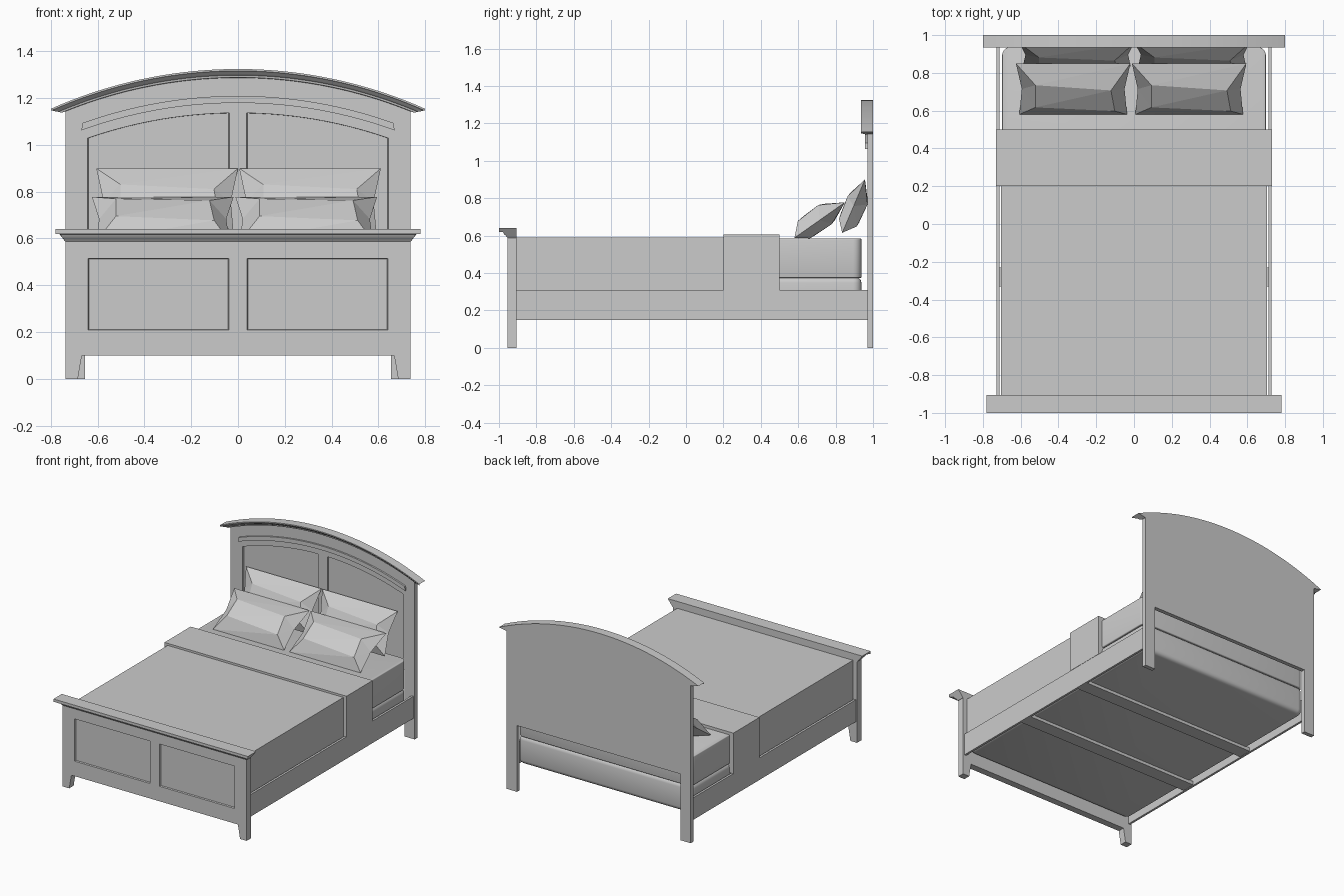
import bpy, bmesh, math
from mathutils import Vector

if "Cube" in bpy.data.objects:
    bpy.data.objects.remove(bpy.data.objects["Cube"], do_unlink=True)

grey = bpy.data.materials.new("plain grey")
grey.use_nodes = True
grey.diffuse_color = (0.6, 0.6, 0.6, 1)
grey.node_tree.nodes["Principled BSDF"].inputs["Base Color"].default_value = (0.6, 0.6, 0.6, 1)

RADIUS = 1.967


def arc(x, top):
    """Height of the headboard arch at x, given its height in the middle."""
    return top - RADIUS + math.sqrt(RADIUS ** 2 - x ** 2)


def span(a, b, n):
    return [a + (b - a) * i / n for i in range(n + 1)]


def finish(name, bm, smooth=False):
    bmesh.ops.recalc_face_normals(bm, faces=bm.faces)
    mesh = bpy.data.meshes.new(name)
    bm.to_mesh(mesh)
    bm.free()
    ob = bpy.data.objects.new(name, mesh)
    bpy.context.collection.objects.link(ob)
    mesh.materials.append(grey)
    if smooth:
        activate(ob)
        bpy.ops.object.shade_smooth_by_angle(angle=math.radians(35))
    return ob


def activate(ob):
    bpy.ops.object.select_all(action="DESELECT")
    ob.select_set(True)
    bpy.context.view_layer.objects.active = ob


def box_mesh(x0, x1, y0, y1, z0, z1):
    bm = bmesh.new()
    bmesh.ops.create_cube(bm, size=1)
    for v in bm.verts:
        v.co = ((x0 + x1) / 2 + v.co.x * (x1 - x0),
                (y0 + y1) / 2 + v.co.y * (y1 - y0),
                (z0 + z1) / 2 + v.co.z * (z1 - z0))
    return bm


def box(name, *size):
    return finish(name, box_mesh(*size))


def prism(name, outline, y0, y1, shrink=0.0):
    """Extrude an x-z outline along y; the far end may be drawn in."""
    bm = bmesh.new()
    n = len(outline)
    cx = sum(p[0] for p in outline) / n
    cz = sum(p[1] for p in outline) / n
    near = [bm.verts.new((x, y0, z)) for x, z in outline]
    far = [bm.verts.new((x + (cx - x) * shrink, y1, z + (cz - z) * shrink))
           for x, z in outline]
    bm.faces.new(near)
    bm.faces.new(far[::-1])
    for i in range(n):
        j = (i + 1) % n
        bm.faces.new((near[i], far[i], far[j], near[j]))
    return finish(name, bm)


def cut(ob, cutter):
    mod = ob.modifiers.new("recess", "BOOLEAN")
    mod.operation = "DIFFERENCE"
    mod.solver = "EXACT"
    mod.object = cutter
    activate(ob)
    bpy.ops.object.modifier_apply(modifier=mod.name)
    bpy.data.objects.remove(cutter, do_unlink=True)


def moulding(name, profile, height, n):
    """Loft a moulding; profile rows are (y, drop, half width)."""
    bm = bmesh.new()
    rows = [[bm.verts.new((x, y, height(x) - drop)) for x in span(-w, w, n)]
            for y, drop, w in profile]
    for a, b in zip(rows, rows[1:] + rows[:1]):
        for i in range(n):
            bm.faces.new((a[i], a[i + 1], b[i + 1], b[i]))
    for end in (0, -1):
        bm.faces.new([r[end] for r in rows])
    return finish(name, bm, True)


def mirrored(half):
    """Close a right-hand outline with its mirror image."""
    return half + [(-x, z) for x, z in half[::-1]]


# Headboard: arched slab on two legs with two arched recessed panels
half = [(0.655, 0.48), (0.655, 0), (0.738, 0)]
top = [(x, arc(x, 1.295)) for x in span(0.738, -0.738, 32)]
headboard = prism("headboard", half + top + [(-x, z) for x, z in half[::-1]], 0.97, 1.0)
for s in (-1, 1):
    panel = [(s * 0.035, 0.54), (s * 0.645, 0.54)]
    panel += [(s * x, arc(x, 1.138)) for x in span(0.645, 0.035, 12)]
    cut(headboard, prism("panel_cutter", panel, 0.96, 0.982, 0.015))

# Raised arched strip and the cornice over the headboard
strip = [(x, arc(x, 1.21)) for x in span(-0.665, 0.665, 28)]
strip += [(x, arc(x, 1.18)) for x in span(0.67, -0.67, 28)]
prism("headboard_arched_strip", strip, 0.958, 0.972)
moulding("headboard_cornice",
         [(1.0, 0, 0.8), (0.935, 0, 0.8), (0.935, 0.008, 0.8), (0.942, 0.012, 0.792),
          (0.947, 0.02, 0.78), (0.958, 0.027, 0.768), (0.96, 0.036, 0.755),
          (0.972, 0.038, 0.74), (1.0, 0.038, 0.74)],
         lambda x: arc(x, 1.325), 40)

# Footboard: slab with tapered feet and two recessed panels
foot = mirrored([(0.668, 0.1), (0.685, 0), (0.738, 0), (0.738, 0.61)])
footboard = prism("footboard", foot, -0.955, -0.905)
for s in (-1, 1):
    panel = [(s * x, z) for x, z in
             ((0.035, 0.207), (0.645, 0.207), (0.645, 0.517), (0.035, 0.517))]
    cut(footboard, prism("panel_cutter", panel, -0.965, -0.943, 0.025))
moulding("footboard_cap",
         [(-0.905, 0, 0.78), (-1.0, 0, 0.78), (-1.0, 0.02, 0.78), (-0.978, 0.022, 0.76),
          (-0.973, 0.032, 0.755), (-0.964, 0.04, 0.748), (-0.955, 0.052, 0.74),
          (-0.905, 0.052, 0.74)],
         lambda x: 0.64, 1)

# Side rails and cross slats
for s, side in ((-1, "right"), (1, "left")):
    x0, x1 = sorted((s * 0.712, s * 0.728))
    box(side + "_rail", x0, x1, -0.906, 0.971, 0.15, 0.31)
for i, y in enumerate((-0.28, 0.31)):
    box("slat_%d" % (i + 1), -0.713, 0.713, y - 0.05, y + 0.05, 0.153, 0.18)


# Box spring and mattress with rounded corners
def cushion(name, z0, z1, edge):
    bm = box_mesh(-0.698, 0.698, -0.9, 0.938, z0, z1)
    upright = [e for e in bm.edges if abs(e.verts[0].co.z - e.verts[1].co.z) > 0.01]
    bmesh.ops.bevel(bm, geom=upright, offset=0.045, segments=5, profile=0.5, affect="EDGES")
    rim = [e for e in bm.edges if abs(e.verts[0].co.z - e.verts[1].co.z) < 0.001]
    bmesh.ops.bevel(bm, geom=rim, offset=edge, segments=3, profile=0.5, affect="EDGES")
    return finish(name, bm, True)


cushion("box_spring", 0.175, 0.378, 0.03)
cushion("mattress", 0.374, 0.584, 0.006)

# Blanket and its folded band
box("blanket", -0.705, 0.705, -0.905, 0.21, 0.3, 0.59)
box("folded_blanket", -0.73, 0.73, 0.2, 0.5, 0.31, 0.605)


# Pillows: pinched rim with an uneven bulge on both sides
def pillow(name, x, foot_yz, head_yz, front, back):
    base = Vector((x, *foot_yz))
    up = Vector((x, *head_yz)) - base
    out = Vector((0, -up.z, up.y)).normalized()
    bm = bmesh.new()

    def point(u, v, w):
        return bm.verts.new(base + Vector((u, 0, 0)) + up * v + out * w)

    rim = [point(u, v, 0) for u, v in
           ((-0.285, 0), (0.285, 0), (0.272, 0.5), (0.303, 1), (-0.303, 1), (-0.272, 0.5))]
    for w in (front, -back):
        a, b, c, d = [point(u, v, w * k) for u, v, k in
                      ((-0.2, 0.28, 0.95), (0.22, 0.2, 0.9), (0.2, 0.62, 1), (-0.2, 0.7, 0.85))]
        for f in ((0, 1, b, a), (1, 2, b), (2, c, b), (2, 3, c), (3, 4, d, c),
                  (4, 5, d), (5, a, d), (5, 0, a), (a, b, c, d)):
            bm.faces.new([rim[i] if isinstance(i, int) else i for i in f])
    bmesh.ops.recalc_face_normals(bm, faces=bm.faces)
    bmesh.ops.triangulate(bm, faces=bm.faces)
    finish(name, bm)


for side, x_front, x_back in (("right", -0.322, -0.303), ("left", 0.292, 0.308)):
    pillow(side + "_front_pillow", x_front, (0.58, 0.588), (0.85, 0.778), 0.07, 0.055)
    pillow(side + "_back_pillow", x_back, (0.835, 0.615), (0.957, 0.9), 0.05, 0.065)
